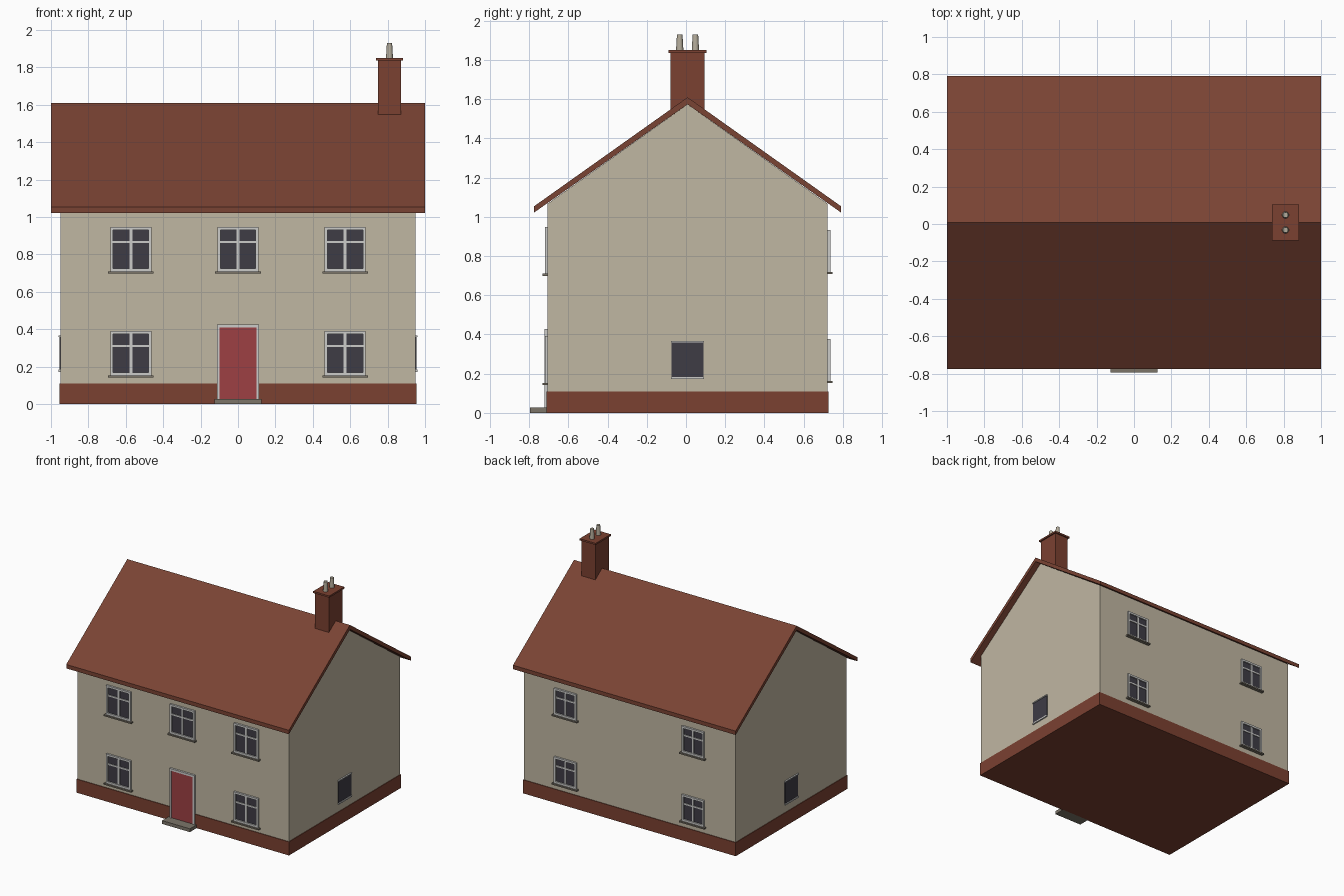
import bpy, bmesh, math

if "Cube" in bpy.data.objects:
    bpy.data.objects.remove(bpy.data.objects["Cube"])


def mat(name, rgb):
    """Material from 0-255 display colour, stored as linear."""
    m = bpy.data.materials.new(name)
    lin = [(c / 255 / 12.92) if c < 11 else ((c / 255 + 0.055) / 1.055) ** 2.4 for c in rgb]
    m.diffuse_color = (*lin, 1)
    m.use_nodes = True
    m.node_tree.nodes["Principled BSDF"].inputs["Base Color"].default_value = m.diffuse_color
    return m


RENDER = mat("cream render", (192, 183, 162))
BRICK = mat("red brick", (123, 65, 49))
TILE = mat("roof tile", (122, 67, 51))
FRAME = mat("pale grey frame", (204, 204, 202))
GLASS = mat("dark glass", (62, 60, 69))
DOOR = mat("red door", (157, 64, 68))
STONE = mat("grey stone", (124, 117, 105))
CLAY = mat("clay pot", (180, 172, 155))

CY = 0.008                     # centre line of the house in y
HALF = 0.713                   # half depth of the walls
FRONT, BACK = CY - HALF, CY + HALF


def finish(name, bm, material):
    bmesh.ops.recalc_face_normals(bm, faces=bm.faces)
    me = bpy.data.meshes.new(name)
    bm.to_mesh(me)
    bm.free()
    me.materials.append(material)
    ob = bpy.data.objects.new(name, me)
    bpy.context.collection.objects.link(ob)
    return ob


def boxes(name, material, *bounds):
    """One object made of boxes given as x0, x1, y0, y1, z0, z1."""
    bm = bmesh.new()
    for x0, x1, y0, y1, z0, z1 in bounds:
        vs = bmesh.ops.create_cube(bm, size=1)["verts"]
        for v in vs:
            v.co = (x0 if v.co.x < 0 else x1,
                    y0 if v.co.y < 0 else y1,
                    z0 if v.co.z < 0 else z1)
    return finish(name, bm, material)


def extrude_x(name, material, profile, half):
    """Extrude a (y, z) outline along x, from -half to half."""
    bm = bmesh.new()
    f = bm.faces.new([bm.verts.new((-half, y, z)) for y, z in profile])
    ext = bmesh.ops.extrude_face_region(bm, geom=[f])["geom"]
    for v in ext:
        if isinstance(v, bmesh.types.BMVert):
            v.co.x = half
    return finish(name, bm, material)


# Walls with gables, and brick plinth
RIDGE, SLOPE, THICK, EAVE = 1.609, 0.71, 0.036, 0.783
wall_top = RIDGE - THICK - SLOPE * HALF
extrude_x("walls", RENDER, [(FRONT, 0.1), (BACK, 0.1), (BACK, wall_top),
                            (CY, RIDGE - THICK), (FRONT, wall_top)], 0.95)
boxes("plinth", BRICK, (-0.955, 0.955, FRONT - 0.005, BACK + 0.005, 0, 0.11))

# Pitched roof with overhanging eaves
e = RIDGE - SLOPE * EAVE
extrude_x("roof", TILE, [(CY - EAVE, e), (CY, RIDGE), (CY + EAVE, e),
                         (CY + EAVE, e - THICK + 0.004), (CY, RIDGE - THICK),
                         (CY - EAVE, e - THICK + 0.004)], 1.0)

# Chimney stack, cap and pots
boxes("chimney_stack", BRICK, (0.748, 0.872, -0.079, 0.095, 1.45, 1.84))
boxes("chimney_cap", BRICK, (0.738, 0.882, -0.089, 0.105, 1.836, 1.85))
for i, y in enumerate((-0.032, 0.048)):
    bm = bmesh.new()
    bmesh.ops.create_cone(bm, cap_ends=True, segments=12, radius1=0.019,
                          radius2=0.014, depth=0.085)
    bmesh.ops.translate(bm, verts=bm.verts, vec=(0.81, y, 1.8875))
    pot = finish(f"chimney_pot_{i + 1}", bm, CLAY)
    for p in pot.data.polygons:
        p.use_smooth = abs(p.normal.z) < 0.9


def window(tag, x, z0, w, h, side):
    """Casement window on the front (side -1) or back (side 1) wall."""
    wall = FRONT if side < 0 else BACK

    def span(out, inn=-0.01):
        return tuple(sorted((wall + side * out, wall + side * inn)))

    a, b, t, z1 = x - w / 2, x + w / 2, 0.016, z0 + h
    bar = z0 + h * 0.66
    o, n = span(0.015), span(0.011)
    boxes(f"window_frame_{tag}", FRAME,
          (a, a + t, *o, z0, z1), (b - t, b, *o, z0, z1),
          (a + t, b - t, *o, z0, z0 + t), (a + t, b - t, *o, z1 - t, z1),
          (x - 0.008, x + 0.008, *n, z0 + t, z1 - t),
          (a + t, x - 0.008, *n, bar - 0.006, bar + 0.006),
          (x + 0.008, b - t, *n, bar - 0.006, bar + 0.006))
    boxes(f"window_glass_{tag}", GLASS,
          (a + 0.005, b - 0.005, *span(0.005, 0), z0 + 0.005, z1 - 0.005))
    boxes(f"window_sill_{tag}", STONE,
          (a - 0.012, b + 0.012, *span(0.026), z0 - 0.011, z0))


# Front windows: two below, three above
for x, level in ((-0.573, 0), (0.573, 0), (-0.573, 1), (0, 1), (0.573, 1)):
    window(f"front_{level}_{x:+.1f}", x, (0.153, 0.71)[level], 0.22, 0.238, -1)

# Back windows: two below, two above
for x in (-0.573, 0.573):
    for level in (0, 1):
        window(f"back_{level}_{x:+.1f}", x, (0.163, 0.719)[level], 0.2, 0.214, 1)

# Small gable windows with head and sill strips
for s, tag in ((-1, "left"), (1, "right")):
    gx = sorted((s * 0.945, s * 0.955))
    fx = sorted((s * 0.945, s * 0.961))
    boxes(f"gable_glass_{tag}", GLASS, (*gx, -0.074, 0.09, 0.18, 0.36))
    boxes(f"gable_trim_{tag}", FRAME, (*fx, -0.077, 0.093, 0.358, 0.367),
          (*fx, -0.077, 0.093, 0.173, 0.184))

# Front door, frame and step
boxes("door", DOOR, (-0.1, 0.1, FRONT - 0.01, FRONT + 0.01, 0.025, 0.412))
boxes("door_frame", FRAME,
      (-0.112, -0.098, FRONT - 0.016, FRONT + 0.01, 0.025, 0.41),
      (0.098, 0.112, FRONT - 0.016, FRONT + 0.01, 0.025, 0.41),
      (-0.112, 0.112, FRONT - 0.016, FRONT + 0.01, 0.41, 0.427))
boxes("door_step", STONE, (-0.125, 0.125, -0.795, FRONT, 0, 0.027))
